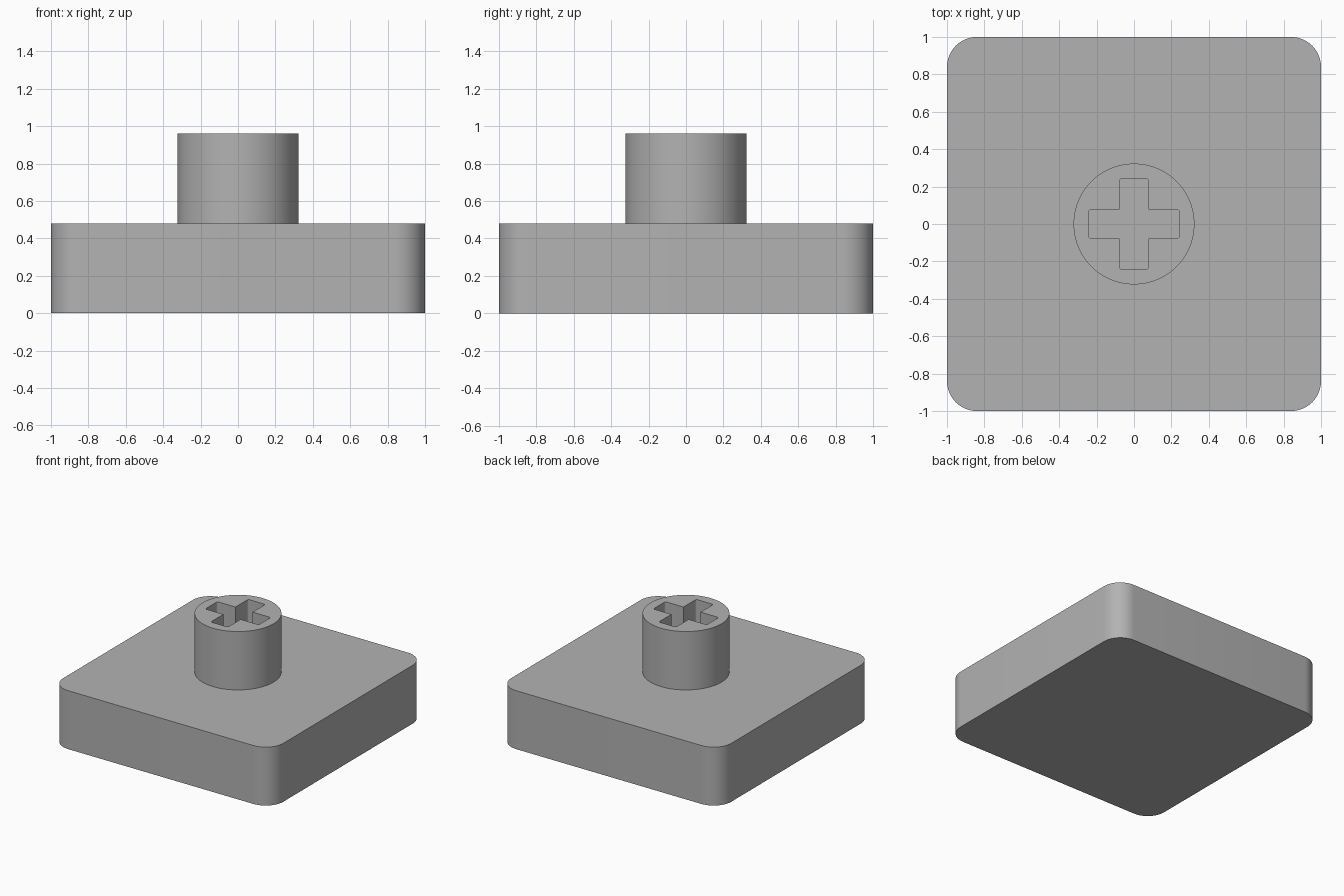
import bpy
import bmesh
from math import cos, sin, pi

cube = bpy.data.objects.get("Cube")
if cube:
    bpy.data.objects.remove(cube, do_unlink=True)

BASE_TOP, STEM_TOP = 0.48, 0.96

grey = bpy.data.materials.new("plain grey")
grey.use_nodes = True
colour = (0.45, 0.45, 0.45, 1)
grey.diffuse_color = colour
grey.node_tree.nodes["Principled BSDF"].inputs["Base Color"].default_value = colour


def arc(cx, cy, radius, start, steps):
    """Quarter circle of outline points, counter-clockwise."""
    angles = [start + pi / 2 * i / steps for i in range(steps + 1)]
    return [(cx + radius * cos(a), cy + radius * sin(a)) for a in angles]


def prism(name, outline, bottom, top):
    """Upright solid with the given outline."""
    bm = bmesh.new()
    face = bm.faces.new([bm.verts.new((x, y, bottom)) for x, y in outline])
    side = bmesh.ops.extrude_face_region(bm, geom=[face])["geom"]
    verts = [v for v in side if isinstance(v, bmesh.types.BMVert)]
    bmesh.ops.translate(bm, verts=verts, vec=(0, 0, top - bottom))
    bmesh.ops.recalc_face_normals(bm, faces=bm.faces)
    mesh = bpy.data.meshes.new(name)
    bm.to_mesh(mesh)
    bm.free()
    mesh.materials.append(grey)
    obj = bpy.data.objects.new(name, mesh)
    bpy.context.collection.objects.link(obj)
    return obj


def select(obj):
    bpy.ops.object.select_all(action="DESELECT")
    obj.select_set(True)
    bpy.context.view_layer.objects.active = obj


# Square base with rounded upright corners
corner = 0.16
inner = 1 - corner
base_outline = []
for i, (sx, sy) in enumerate([(1, 1), (-1, 1), (-1, -1), (1, -1)]):
    base_outline += arc(sx * inner, sy * inner, corner, i * pi / 2, 12)
base = prism("base", base_outline, 0, BASE_TOP)

# Round stem, sunk slightly into the base
stem_outline = [(0.323 * cos(2 * pi * i / 96), 0.323 * sin(2 * pi * i / 96)) for i in range(96)]
stem = prism("stem", stem_outline, BASE_TOP - 0.01, STEM_TOP)

# Cross-shaped socket with softened arm ends
reach, half, soft = 0.243, 0.078, 0.015
arm = arc(reach - soft, -half + soft, soft, -pi / 2, 4)
arm += arc(reach - soft, half - soft, soft, 0, 4) + [(half, half)]
cross_outline = []
for i in range(4):
    c, s = cos(i * pi / 2), sin(i * pi / 2)
    cross_outline += [(c * x - s * y, s * x + c * y) for x, y in arm]
cutter = prism("socket_cutter", cross_outline, BASE_TOP - 0.1, STEM_TOP + 0.1)
cutter.hide_render = True

cut = stem.modifiers.new("socket", "BOOLEAN")
cut.operation = "DIFFERENCE"
cut.solver = "EXACT"
cut.object = cutter
select(stem)
bpy.ops.object.modifier_apply(modifier=cut.name)
bpy.data.objects.remove(cutter, do_unlink=True)

for obj in (base, stem):
    select(obj)
    bpy.ops.object.shade_smooth_by_angle(angle=pi / 6)
